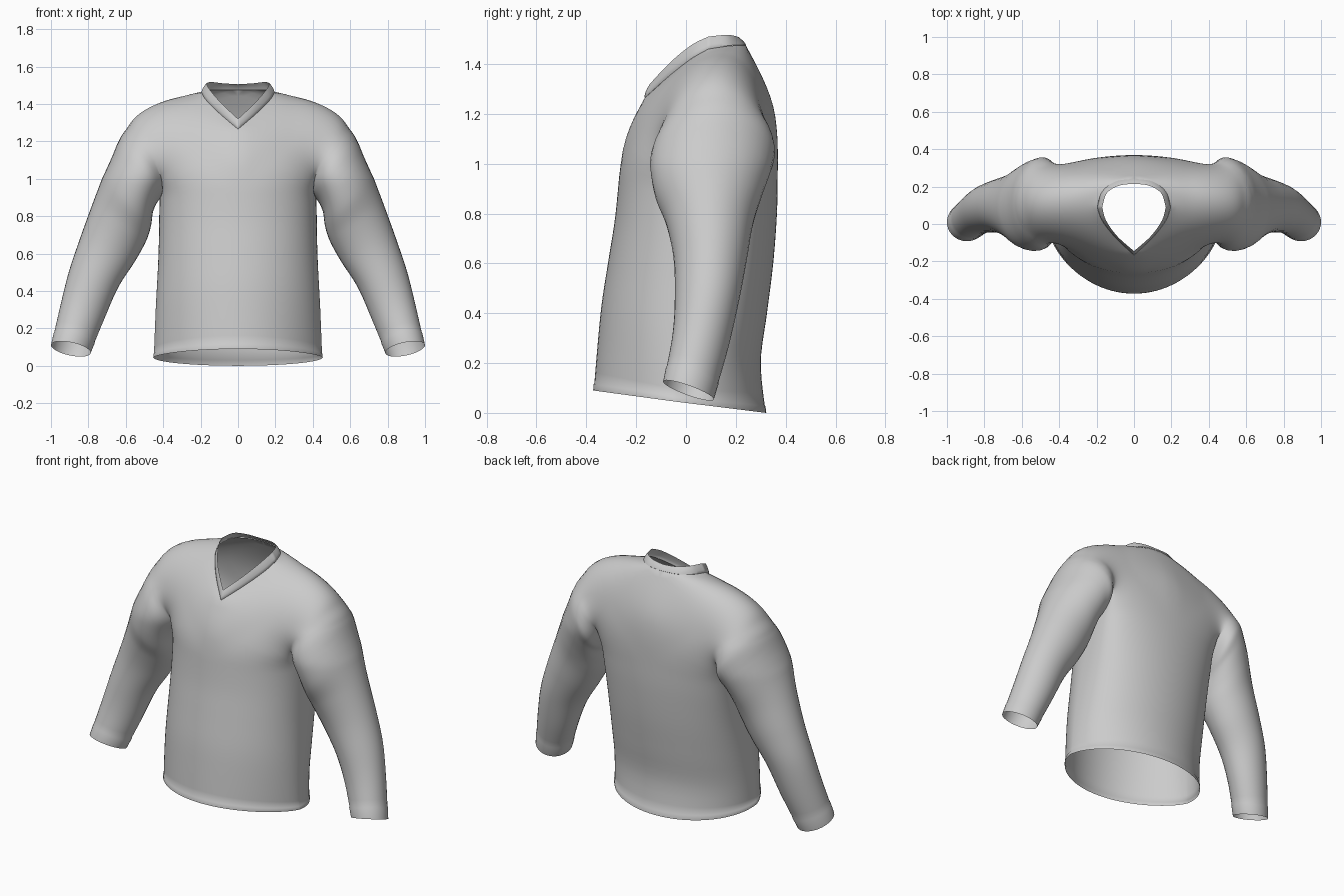
import bpy, bmesh, math
from mathutils import Vector

if "Cube" in bpy.data.objects:
    bpy.data.objects.remove(bpy.data.objects["Cube"])


def spline(keys, t):
    """Catmull-Rom point at t (0..1) through the key points."""
    k = [Vector(p) for p in keys]
    n = len(k) - 1
    i = min(int(t * n), n - 1)
    f = t * n - i
    a, b, c, d = k[max(i - 1, 0)], k[i], k[i + 1], k[min(i + 2, n)]
    return 0.5 * (2 * b + (c - a) * f + (2 * a - 5 * b + 4 * c - d) * f**2
                  + (3 * b - a - 3 * c + d) * f**3)


def sample(keys, n):
    return [spline(keys, i / n) for i in range(n + 1)]


def make_object(name, grids, relax=0):
    """Skin grids of points, weld them, relax the shoulder and mirror across x = 0."""
    bm = bmesh.new()
    for grid, closed in grids:
        rows = [[bm.verts.new(p) for p in row] for row in grid]
        for r0, r1 in zip(rows, rows[1:]):
            m = len(r0)
            for j in range(m if closed else m - 1):
                k = (j + 1) % m
                bm.faces.new((r0[j], r0[k], r1[k], r1[j]))
    bmesh.ops.remove_doubles(bm, verts=bm.verts, dist=0.0005)
    bmesh.ops.recalc_face_normals(bm, faces=bm.faces)
    for i in range(relax):
        f = i / relax
        verts = [v for v in bm.verts if not v.is_boundary
                 and v.co.z > 1.0 + 0.2 * f and v.co.x > 0.04 + 0.25 * f]
        bmesh.ops.smooth_vert(bm, verts=verts, factor=0.5,
                              use_axis_x=True, use_axis_y=True, use_axis_z=True)
    mesh = bpy.data.meshes.new(name)
    bm.to_mesh(mesh)
    bm.free()
    ob = bpy.data.objects.new(name, mesh)
    bpy.context.collection.objects.link(ob)
    bpy.ops.object.select_all(action='DESELECT')
    ob.select_set(True)
    bpy.context.view_layer.objects.active = ob
    bpy.ops.object.shade_smooth_by_angle(angle=math.radians(60))
    mod = ob.modifiers.new("mirror", 'MIRROR')
    mod.merge_threshold = 0.0005
    return ob


N = 18       # rows along half an armhole
COLS = 24    # columns across a half panel
HEM = [0, 0.04, 0.045] + [0.045 + 0.955 * i / 20 for i in range(1, 21)]

# Seam curves shared by the parts
side = [(.45, -.04, .045), (.44, -.02, .3), (.425, .03, .6), (.42, .1, .89)]
arm_front = sample([(.42, .1, .89), (.405, .0, .93), (.41, -.06, 1.0), (.435, -.1, 1.08),
                    (.49, -.13, 1.17), (.575, -.06, 1.265), (.632, .12, 1.325)], N)
arm_back = sample([(.42, .1, .89), (.41, .2, .95), (.41, .29, 1.03), (.435, .35, 1.1),
                   (.49, .355, 1.18), (.575, .28, 1.265), (.632, .12, 1.325)], N)
neck_front = [(0, -.165, 1.265), (.1, -.07, 1.35), (.17, .02, 1.42), (.195, .09, 1.46)]
neck_back = [(0, .24, 1.475), (.1, .225, 1.475), (.17, .17, 1.472), (.195, .09, 1.46)]
low_front = [(0, -.37, .09), (0, -.355, .27), (0, -.338, .44), (0, -.31, .62),
             (0, -.285, .78), (0, -.268, .95)]
low_back = [(0, .32, 0), (0, .3, .2), (0, .325, .4), (0, .35, .6), (0, .365, .8), (0, .368, .95)]
chest = [(0, -.268, .95), (0, -.25, 1.07), (0, -.215, 1.17), (0, -.165, 1.265)]
upper_back = [(0, .368, .95), (0, .367, 1.1), (0, .35, 1.23), (0, .305, 1.35), (0, .24, 1.475)]


def panel_row(s, e, p, q, grow=1):
    """Rounded row from the centre or neck point s to the side point e."""
    row = []
    for i in range(COLS + 1):
        a = math.pi / 2 * i / COLS
        c = max(math.cos(a), 0) if i < COLS else 0
        row.append(Vector(((s.x + (e.x - s.x) * math.sin(a)) * grow,
                           (e.y + (s.y - e.y) * c**p) * grow,
                           e.z + (s.z - e.z) * c**q)))
    return row


def panel(low, mid, neck, arm, n_mid, p_hem, p_chest):
    rows = []
    for t in HEM:
        p = p_hem + (p_chest - p_hem) * t
        rows.append(panel_row(spline(low, t), spline(side, t), p,
                              p + (1.2 - p) * t, 1.007 if t < .042 else 1))
    starts = sample(mid, n_mid) + sample(neck, N - n_mid)[1:]
    for j in range(1, N + 1):
        rows.append(panel_row(starts[j], arm[j], p_chest + (1 - p_chest) * (j / N)**2, 1.2))
    return rows


def sleeve_ring(outer, inner, y0, y1, dx=0, dz=0):
    """Oval ring; dx, dz push its front and back sideways to form the fold."""
    ring = []
    for j in range(2 * N):
        a = math.pi * (1 - j / N)
        c, s = math.cos(a), math.sin(a)
        ring.append(Vector(((outer[0] + inner[0]) / 2 + (outer[0] - inner[0]) / 2 * c + dx * s * s,
                            (y0 + y1) / 2 - (y1 - y0) / 2 * s,
                            (outer[1] + inner[1]) / 2 + (outer[1] - inner[1]) / 2 * c + dz * s * s)))
    return ring


# Sleeve: from the armhole to the slanted cuff
rings = [arm_front + arm_back[N - 1:0:-1],
         sleeve_ring((.662, 1.235), (.437, .865), -.14, .368, -.06, .035),
         sleeve_ring((.68, 1.145), (.455, .82), -.145, .345, -.03, .02),
         sleeve_ring((.72, 1.02), (.465, .75), -.125, .305),
         sleeve_ring((.78, .86), (.49, .67), -.08, .27),
         sleeve_ring((.845, .68), (.55, .56), -.05, .245),
         sleeve_ring((.905, .50), (.64, .42), -.045, .215),
         sleeve_ring((.95, .32), (.715, .25), -.055, .17),
         sleeve_ring((.998, .11), (.79, .07), -.09, .11)]
for p in rings[-1]:
    p.z -= .35 * (p.y - .01)
for p in rings[-2]:
    p.z -= .2 * (p.y - .057)
steps = [i / 56 for i in range(53)] + [.95, .955, 1]
sleeve = [[spline([r[j] for r in rings], t) for j in range(2 * N)] for t in steps]
for row in sleeve[-2:]:                       # slightly thicker cuff hem
    mid = sum(row, Vector()) / len(row)
    for p in row:
        p += (p - mid) * .02

# Shirt body: front and back panels welded to the sleeves
make_object("torso_and_sleeves",
            [(panel(low_front, chest, neck_front, arm_front, 7, 1.35, .75), False),
             (panel(low_back, upper_back, neck_back, arm_back, 12, 1, .5), False),
             (sleeve, True)], relax=36)

# Collar: standing V-neck band
top_front = [(0, -.145, 1.32), (.09, -.065, 1.405), (.15, .02, 1.475), (.17, .09, 1.51)]
top_back = [(0, .215, 1.505), (.08, .205, 1.51), (.145, .165, 1.517), (.17, .09, 1.51)]
bands = []
for base, top in ((neck_front, top_front), (neck_back, top_back)):
    lo, hi = sample(base, 18), sample(top, 18)
    band = [lo]
    for t, bulge in ((.05, .015), (.35, .025), (.7, .02), (1, 0)):
        row = []
        for a, b in zip(lo, hi):
            p = a.lerp(b, t)
            p.x *= 1 + bulge
            p.y += (p.y - .06) * bulge
            row.append(p)
        band.append(row)
    bands.append((band, False))
make_object("collar", bands)
